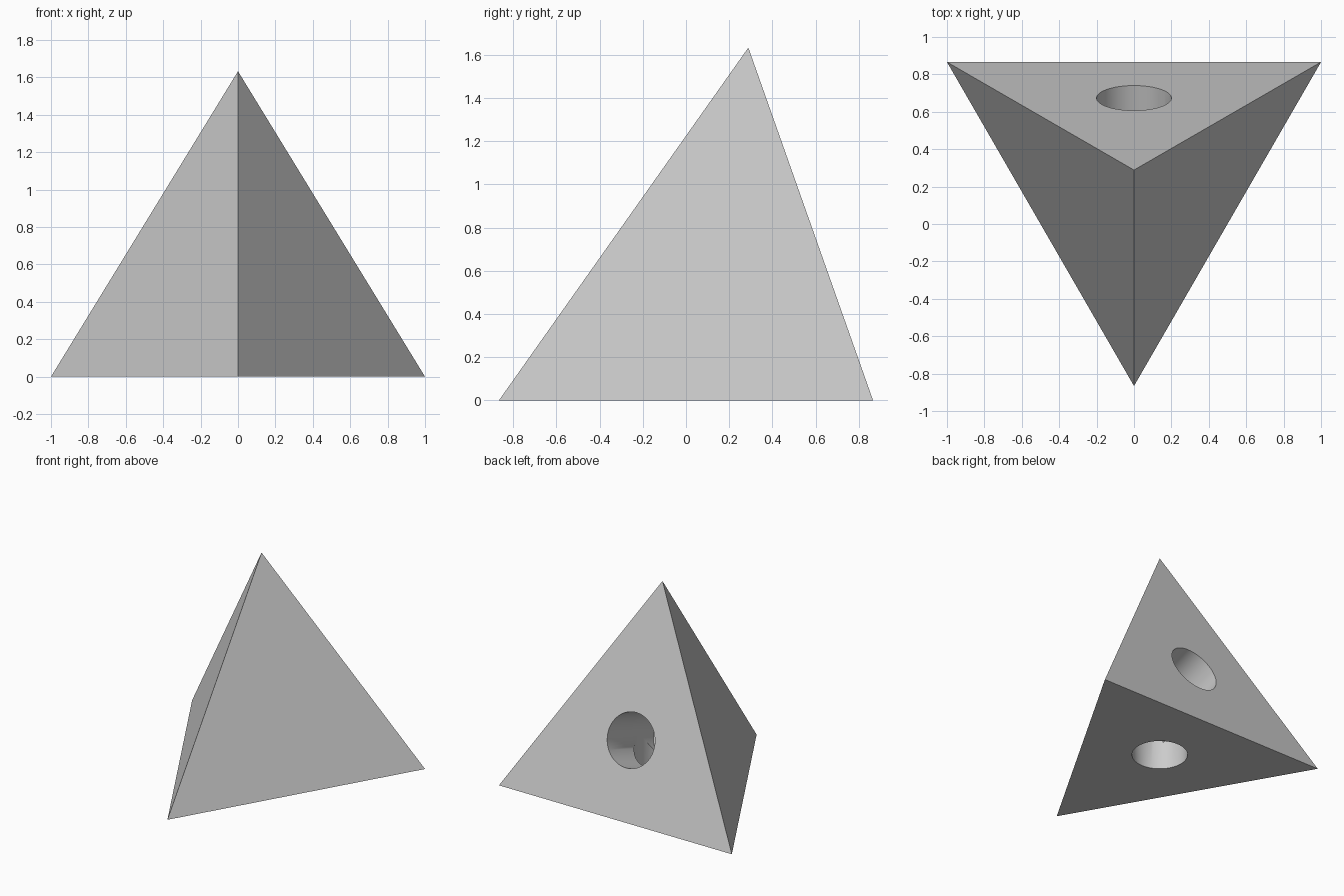
import bpy
import math
from mathutils import Vector

if "Cube" in bpy.data.objects:
    bpy.data.objects.remove(bpy.data.objects["Cube"], do_unlink=True)

EDGE = 2.0
DEPTH_Y = EDGE * math.sqrt(3) / 2
HEIGHT = EDGE * math.sqrt(2 / 3)
HOLE_RADIUS = 0.2

grey = bpy.data.materials.new("light_grey")
grey.use_nodes = True
grey.diffuse_color = (0.6, 0.6, 0.6, 1)
grey.node_tree.nodes["Principled BSDF"].inputs["Base Color"].default_value = (0.6, 0.6, 0.6, 1)

# Regular tetrahedron with one corner towards the front
left = Vector((EDGE / 2, DEPTH_Y / 2, 0))
right = Vector((-EDGE / 2, DEPTH_Y / 2, 0))
front = Vector((0, -DEPTH_Y / 2, 0))
apex = Vector((0, DEPTH_Y / 6, HEIGHT))
mesh = bpy.data.meshes.new("pyramid_body")
mesh.from_pydata([left, right, front, apex], [],
                 [(0, 2, 1), (0, 1, 3), (1, 2, 3), (2, 0, 3)])
mesh.materials.append(grey)
body = bpy.data.objects.new("pyramid_body", mesh)
bpy.context.collection.objects.link(body)


def drill(name, corners, opposite, depth):
    """Cut a round blind hole through the middle of a face, towards the opposite corner."""
    centre = sum(corners, Vector()) / 3
    inward = (opposite - centre).normalized()
    overshoot = 0.1
    bpy.ops.mesh.primitive_cylinder_add(
        vertices=64, radius=HOLE_RADIUS, depth=depth + overshoot,
        location=centre + inward * (depth - overshoot) / 2,
        rotation=inward.to_track_quat('Z', 'Y').to_euler())
    cutter = bpy.context.object
    cutter.name = name
    cutter.hide_render = True
    cutter.data.materials.append(grey)
    cut = body.modifiers.new(name, 'BOOLEAN')
    cut.operation = 'DIFFERENCE'
    cut.solver = 'EXACT'
    cut.object = cutter
    bpy.ops.object.select_all(action='DESELECT')
    body.select_set(True)
    bpy.context.view_layer.objects.active = body
    bpy.ops.object.modifier_apply(modifier=name)
    bpy.data.objects.remove(cutter, do_unlink=True)


# Two holes that meet inside the body
drill("back_hole", [left, right, apex], front, 0.6)
drill("bottom_hole", [left, right, front], apex, 0.42)

# Smooth hole walls, flat outer faces
bpy.ops.object.shade_smooth_by_angle(angle=math.radians(30))
